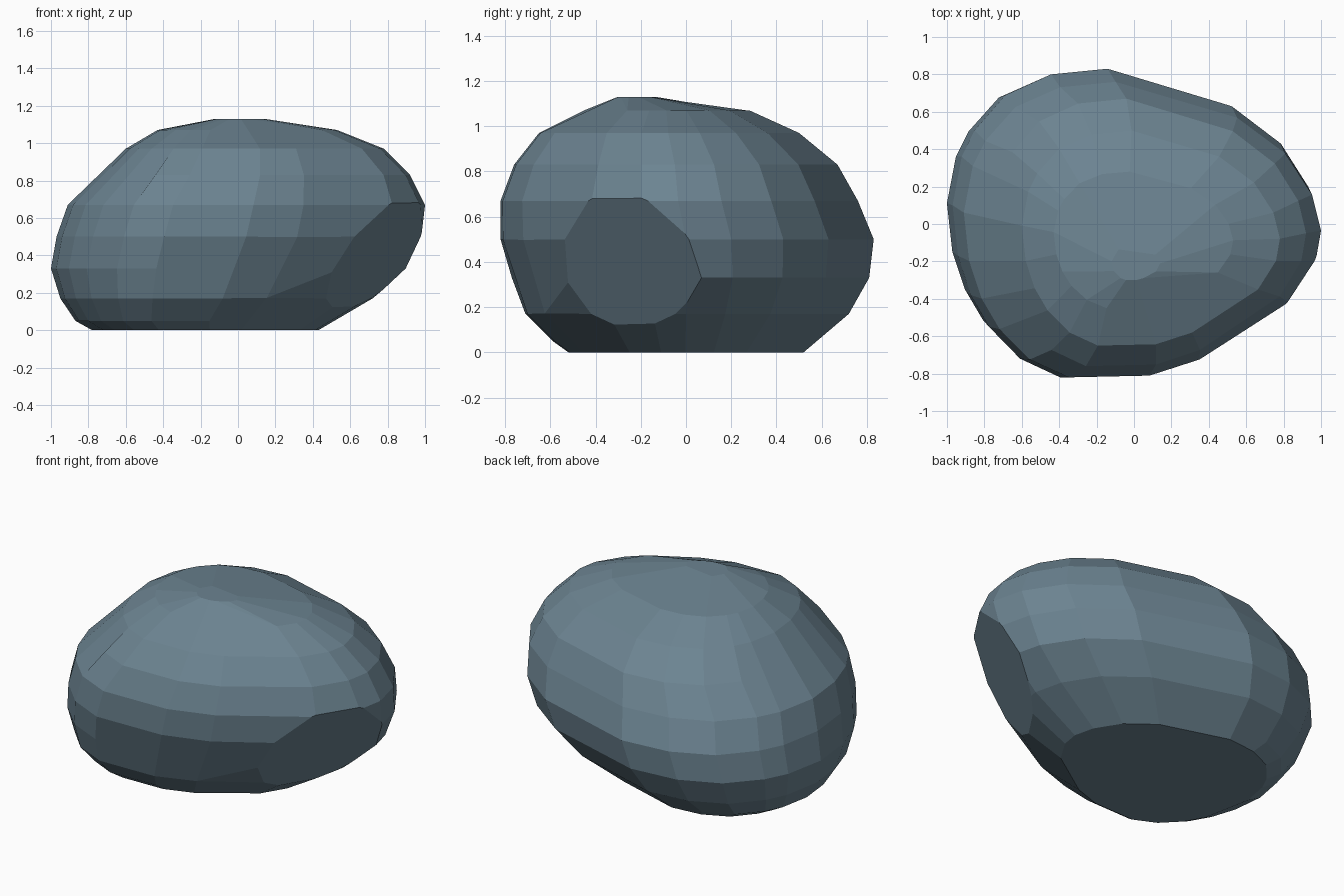
import bpy, bmesh, math
from mathutils import Vector

if "Cube" in bpy.data.objects:
    bpy.data.objects.remove(bpy.data.objects["Cube"])

# Plan outline of the boulder at its widest, counter-clockwise
OUTLINE = [(1, 0), (.95, .2), (.8, .43), (.53, .63), (.08, .77), (-.15, .83),
           (-.46, .8), (-.71, .69), (-.88, .5), (-.95, .36), (-1, .1),
           (-.97, -.17), (-.9, -.38), (-.8, -.55), (-.63, -.72), (-.41, -.82),
           (.04, -.81), (.32, -.72), (.6, -.56), (.83, -.39), (.97, -.17)]

# Each level: height, x range, y range
LEVELS = [(0, -.78, .43, -.52, .52),
          (.05, -.87, .51, -.59, .58),
          (.17, -.95, .72, -.71, .72),
          (.33, -1.0, .91, -.77, .81),
          (.50, -.97, .98, -.82, .83),
          (.67, -.91, 1.0, -.82, .76),
          (.83, -.75, .92, -.76, .67),
          (.97, -.60, .78, -.65, .50),
          (1.07, -.43, .53, -.45, .28),
          (1.13, -.12, .14, -.30, -.12)]

# Broad chipped facets: point on the plane, outward direction
CHIPS = [((.84, -.39, .68), (.153, -.099, -.105)),
         ((.22, -.77, .50), (.42, -.82, -.45))]

stone = bpy.data.materials.new("slate_blue_stone")
stone.diffuse_color = (.15, .23, .285, 1)
stone.use_nodes = True
stone.node_tree.nodes["Principled BSDF"].inputs["Base Color"].default_value = stone.diffuse_color

bm = bmesh.new()
for z, x0, x1, y0, y1 in LEVELS:
    for x, y in OUTLINE:
        bm.verts.new((x0 + (x + 1) / 2 * (x1 - x0),
                      y0 + (y + .82) / 1.65 * (y1 - y0), z))

# Wrap the levels in one convex skin
hull = bmesh.ops.convex_hull(bm, input=bm.verts[:])
loose = {g for g in hull["geom_interior"] + hull["geom_unused"]
         if isinstance(g, bmesh.types.BMVert)}
bmesh.ops.delete(bm, geom=list(loose), context='VERTS')

# Slice off the chips and cap each cut with one flat face
for point, direction in CHIPS:
    cut = bmesh.ops.bisect_plane(bm, geom=bm.verts[:] + bm.edges[:] + bm.faces[:],
                                 plane_co=point, plane_no=Vector(direction).normalized(),
                                 clear_outer=True)
    rim = [g for g in cut["geom_cut"] if isinstance(g, bmesh.types.BMEdge)]
    bmesh.ops.contextual_create(bm, geom=rim)

# Merge small neighbouring triangles into larger stone facets
bmesh.ops.remove_doubles(bm, verts=bm.verts[:], dist=.015)
bmesh.ops.dissolve_limit(bm, angle_limit=math.radians(7),
                         verts=bm.verts[:], edges=bm.edges[:])
bmesh.ops.recalc_face_normals(bm, faces=bm.faces[:])

mesh = bpy.data.meshes.new("boulder")
bm.to_mesh(mesh)
bm.free()
mesh.materials.append(stone)
boulder = bpy.data.objects.new("boulder", mesh)
bpy.context.collection.objects.link(boulder)
